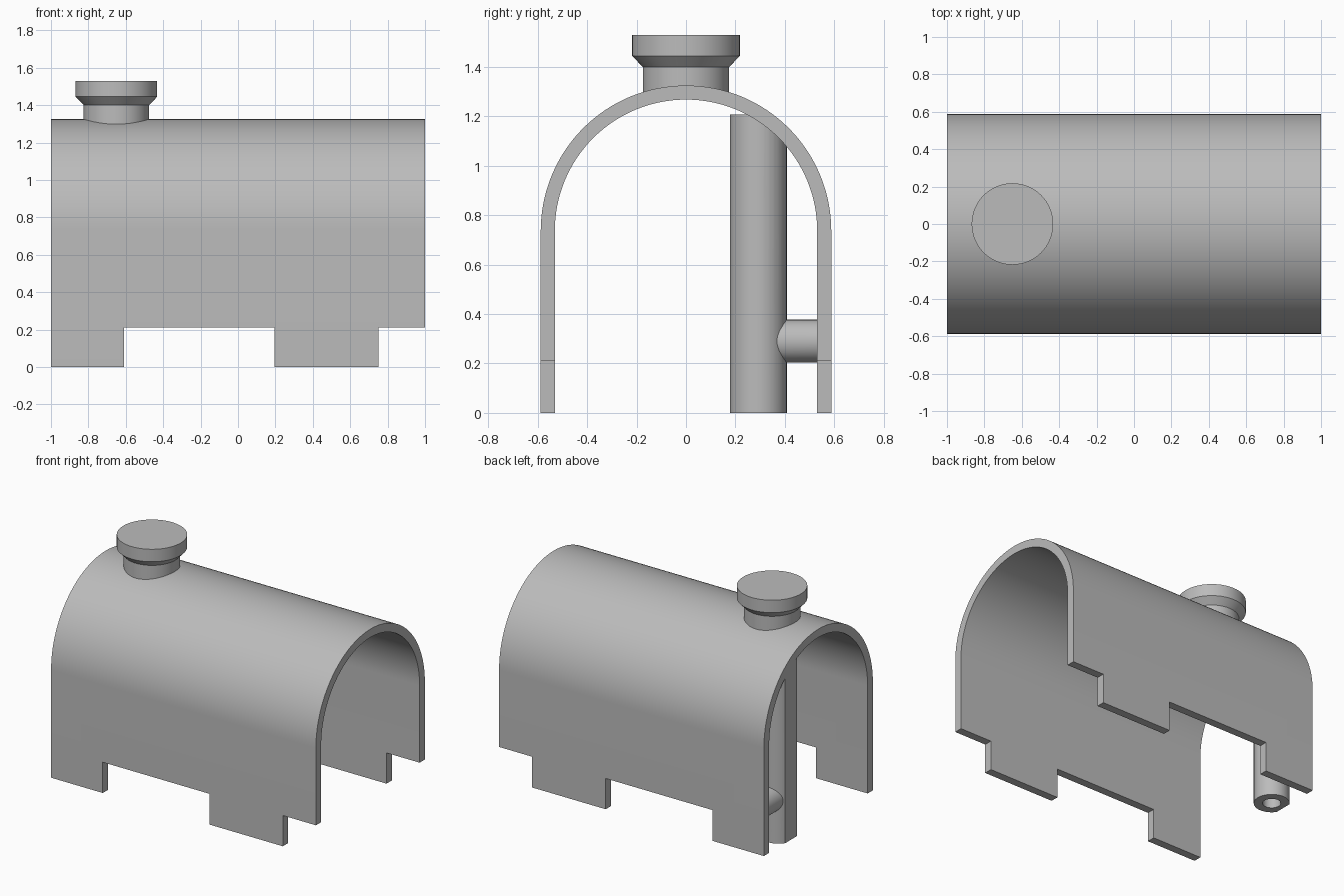
import bpy, bmesh, math
from mathutils import Matrix

if "Cube" in bpy.data.objects:
    bpy.data.objects.remove(bpy.data.objects["Cube"], do_unlink=True)

grey = bpy.data.materials.new("plain grey")
grey.use_nodes = True
grey.diffuse_color = (0.5, 0.5, 0.5, 1)
grey.node_tree.nodes["Principled BSDF"].inputs["Base Color"].default_value = (0.5, 0.5, 0.5, 1)

OUTER, THICK, SPRING = 0.588, 0.057, 0.737
INNER = OUTER - THICK
SIDES = 64


def finish(name, bm):
    bmesh.ops.recalc_face_normals(bm, faces=bm.faces)
    mesh = bpy.data.meshes.new(name)
    bm.to_mesh(mesh)
    bm.free()
    mesh.materials.append(grey)
    ob = bpy.data.objects.new(name, mesh)
    bpy.context.collection.objects.link(ob)
    return ob


def prism(name, outline, x0, x1):
    """Extrude a y-z outline along x."""
    bm = bmesh.new()
    face = bm.faces.new([bm.verts.new((x0, y, z)) for y, z in outline])
    moved = bmesh.ops.extrude_face_region(bm, geom=[face])["geom"]
    bmesh.ops.translate(bm, vec=(x1 - x0, 0, 0),
                        verts=[v for v in moved if isinstance(v, bmesh.types.BMVert)])
    return finish(name, bm)


def lathe(name, profile, place):
    """Spin a radius-height profile into a capped solid."""
    bm = bmesh.new()
    rings = [[bm.verts.new((r * math.cos(a), r * math.sin(a), h))
              for a in (math.tau * i / SIDES for i in range(SIDES))] for r, h in profile]
    for low, high in zip(rings, rings[1:]):
        for i in range(SIDES):
            j = (i + 1) % SIDES
            bm.faces.new((low[i], low[j], high[j], high[i]))
    bm.faces.new(rings[0])
    bm.faces.new(rings[-1])
    bm.transform(place)
    return finish(name, bm)


def combine(ob, tool, operation):
    """Apply a boolean and drop the tool object."""
    mod = ob.modifiers.new(operation.lower(), "BOOLEAN")
    mod.operation, mod.object, mod.solver = operation, tool, "EXACT"
    bpy.context.view_layer.objects.active = ob
    bpy.ops.object.modifier_apply(modifier=mod.name)
    bpy.data.objects.remove(tool, do_unlink=True)


def arch(radius, bottom):
    curve = [(radius * math.cos(math.pi * i / SIDES), SPRING + radius * math.sin(math.pi * i / SIDES))
             for i in range(SIDES + 1)]
    return [(radius, bottom)] + curve + [(-radius, bottom)]


# Arched shell with notches between its feet
shell = prism("arched_shell", arch(OUTER, 0) + arch(INNER, 0)[::-1], -1, 1)
for x0, x1 in ((-0.61, 0.195), (0.75, 1.1)):
    notch = prism("notch_cutter", [(-1, -1), (1, -1), (1, 0.21), (-1, 0.21)], x0, x1)
    combine(shell, notch, "DIFFERENCE")

# Chimney with a flared cap
chimney = lathe("chimney", [(0.175, 1.28), (0.175, 1.4), (0.218, 1.445), (0.218, 1.53)],
                Matrix.Translation((-0.65, 0, 0)))

# Upright pipe with a side branch to the wall, trimmed to the shell interior
PIPE = Matrix.Translation((-0.905, 0.293, 0))
pipe = lathe("upright_pipe", [(0.115, 0), (0.115, 1.207)], PIPE)
branch = lathe("branch_pipe", [(0.087, 0), (0.087, 0.3)],
               Matrix.Translation((-0.905, 0.293, 0.29)) @ Matrix.Rotation(-math.pi / 2, 4, "X"))
combine(pipe, branch, "UNION")
combine(pipe, prism("interior_trim", arch(INNER + 0.002, -0.1), -1, 0), "INTERSECT")
combine(pipe, lathe("bore_cutter", [(0.058, -0.1), (0.058, 1.3)], PIPE), "DIFFERENCE")

# Smooth curved surfaces, keep corners crisp
for ob in (shell, chimney, pipe):
    bpy.ops.object.select_all(action="DESELECT")
    ob.select_set(True)
    bpy.context.view_layer.objects.active = ob
    bpy.ops.object.shade_smooth_by_angle(angle=math.radians(25))
